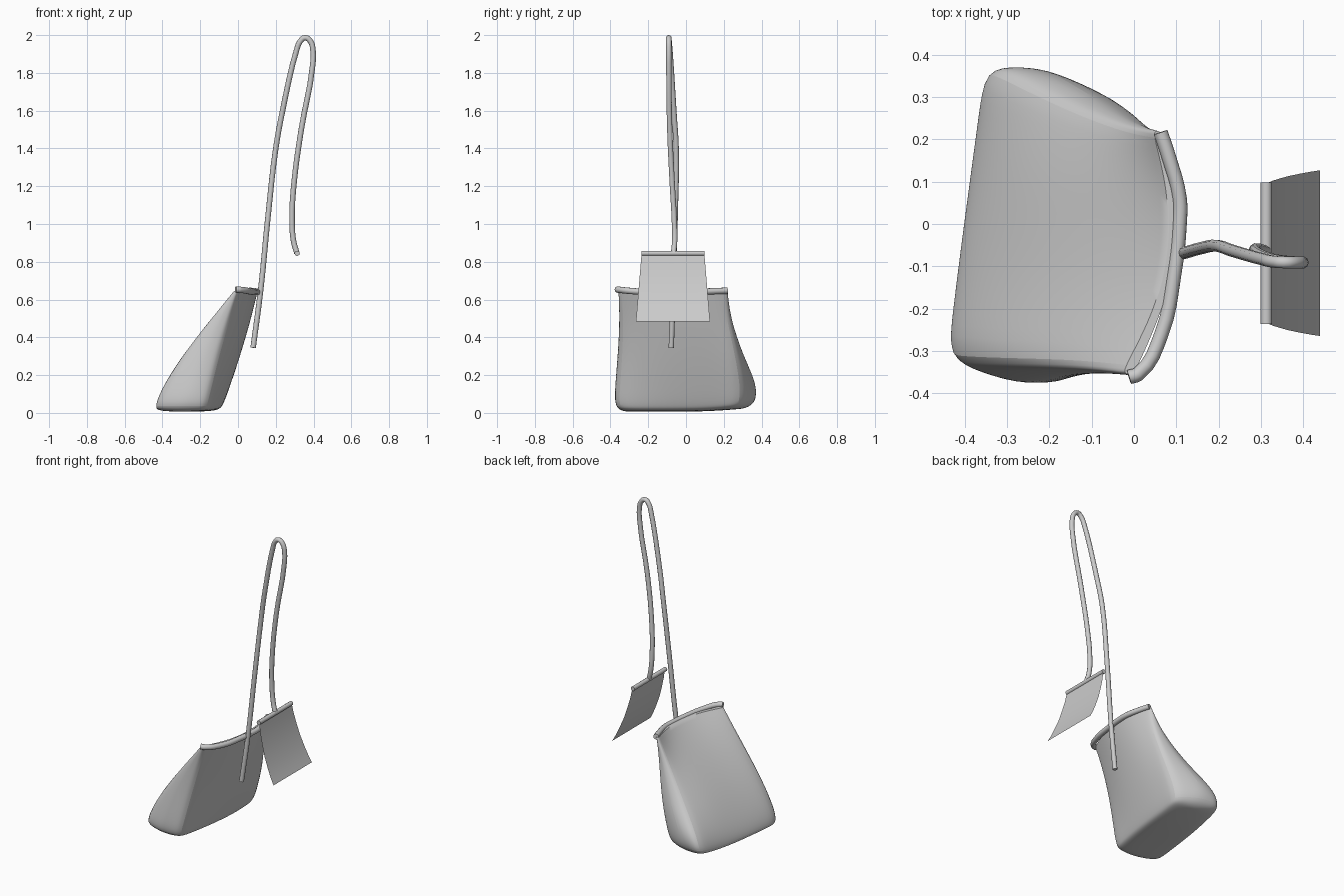
import bpy, bmesh
from mathutils import Vector

if "Cube" in bpy.data.objects:
    bpy.data.objects.remove(bpy.data.objects["Cube"])


def tube(name, points, radius, smooth_path=True):
    """Round capped tube along a path, converted to a mesh."""
    cu = bpy.data.curves.new(name, 'CURVE')
    cu.dimensions = '3D'
    cu.bevel_depth = radius
    cu.bevel_resolution = 3
    cu.use_fill_caps = True
    cu.resolution_u = 4
    sp = cu.splines.new('BEZIER')
    sp.bezier_points.add(len(points) - 1)
    for bp, co in zip(sp.bezier_points, points):
        bp.co = co
        bp.handle_left_type = bp.handle_right_type = 'AUTO' if smooth_path else 'VECTOR'
    tmp = bpy.data.objects.new(name + "_path", cu)
    bpy.context.collection.objects.link(tmp)
    bpy.context.view_layer.update()
    me = bpy.data.meshes.new_from_object(tmp.evaluated_get(bpy.context.evaluated_depsgraph_get()))
    bpy.data.objects.remove(tmp)
    return finish(name, me)


def finish(name, me):
    me.name = name
    ob = bpy.data.objects.new(name, me)
    bpy.context.collection.objects.link(ob)
    bpy.context.view_layer.objects.active = ob
    for o in bpy.context.selected_objects:
        o.select_set(False)
    ob.select_set(True)
    bpy.ops.object.shade_smooth_by_angle(angle=0.8)
    return ob


# Pouch body: wedge lofted through cross-sections (height, ring of x,y points)
sections = [
    (0.025, [(-.45, -.32), (-.30, -.385), (-.16, -.37), (-.115, -.15), (-.085, .10),
             (-.075, .29), (-.20, .37), (-.36, .375), (-.39, .15), (-.425, -.10)]),
    (0.12, [(-.42, -.325), (-.25, -.39), (-.14, -.365), (-.08, -.15), (-.045, .10),
            (-.045, .295), (-.23, .39), (-.33, .365), (-.36, .15), (-.385, -.10)]),
    (0.30, [(-.31, -.33), (-.19, -.37), (-.10, -.35), (-.015, -.15), (.02, .10),
            (.0, .27), (-.10, .315), (-.19, .29), (-.24, .13), (-.26, -.12)]),
    (0.50, [(-.15, -.335), (-.10, -.355), (-.045, -.345), (.05, -.14), (.082, .08),
            (.04, .225), (.0, .24), (-.03, .225), (-.055, .10), (-.08, -.12)]),
    (0.645, [(-.025, -.345), (-.015, -.36), (.0, -.355), (.09, -.16), (.115, .06),
             (.07, .20), (.06, .225), (.045, .215), (.09, .05), (.07, -.17)]),
]
bm = bmesh.new()
crease = bm.edges.layers.float.new('crease_edge')
z0, base = sections[0]
centre = Vector((-.26, 0, 0))
inner = [centre + (Vector((x, y, 0)) - centre) * 0.86 for x, y in base]
rings = [[bm.verts.new((p.x, p.y, 0.006 + 0.1 * max(0, p.y - 0.15))) for p in inner]]
for z, ring in sections:
    lift = 0.15 if z < 0.2 else 0
    rings.append([bm.verts.new((x, y, z + lift * max(0, y - 0.15))) for x, y in ring])
n = len(base)
for lo, hi in zip(rings, rings[1:]):
    for i in range(n):
        j = (i + 1) % n
        bm.faces.new((lo[i], lo[j], hi[j], hi[i]))
    for i in (0, 2, 5, 7):                       # firm side seams
        bm.edges.get((lo[i], hi[i]))[crease] = 0.35
for ring, flip in ((rings[0], True), (rings[-1], False)):
    # Strips of quads across the bottom and the closed top
    pairs = [(0, 2), (9, 3), (8, 4), (7, 5)]
    for (a, b), (c, d) in zip(pairs, pairs[1:]):
        bm.faces.new([ring[k] for k in (a, b, d, c)])
    bm.faces.new([ring[k] for k in (0, 1, 2)])
    bm.faces.new([ring[k] for k in (5, 6, 7)])
for i in range(n):
    bm.edges.get((rings[-1][i], rings[-1][(i + 1) % n]))[crease] = 1.0
bmesh.ops.recalc_face_normals(bm, faces=bm.faces)
me = bpy.data.meshes.new("pouch")
bm.to_mesh(me)
bm.free()
pouch = finish("pouch", me)
sub = pouch.modifiers.new("smooth", 'SUBSURF')
sub.levels = sub.render_levels = 3

# Rolled rim along the closed top edge
tube("pouch_rim", [(-.012, -.362, .653), (.01, -.355, .652), (.065, -.26, .643), (.095, -.12, .64),
                   (.108, .0, .64), (.108, .06, .641), (.082, .16, .645), (.063, .217, .647)], 0.017)

# Looped cord, from the front of the pouch up and over to the flap
tube("cord", [(.08, -.078, .345), (.12, -.068, .65), (.16, -.057, 1.05), (.20, -.052, 1.40),
              (.232, -.063, 1.58), (.31, -.085, 1.92), (.328, -.089, 1.965), (.355, -.091, 1.986),
              (.383, -.091, 1.968), (.397, -.091, 1.92), (.394, -.091, 1.83), (.335, -.086, 1.50),
              (.295, -.072, 1.20), (.286, -.062, 1.02), (.294, -.060, .91), (.312, -.066, .845)], 0.0145)

# Flap bar
tube("flap_bar", [(.313, -.236, .845), (.313, .098, .845)], 0.014, False)

# Thin flared flap hanging from the bar
bm = bmesh.new()
rows = []
profile = [(.316, .845), (.327, .785), (.344, .72), (.365, .65), (.393, .58), (.418, .525), (.44, .485)]
for x, z in profile:
    t = (.845 - z) / .36
    half = .166 + .030 * t
    rows.append([bm.verts.new((x, -.069 + half * s, z)) for s in (-1, 0, 1)])
for a, b in zip(rows, rows[1:]):
    for i in range(2):
        bm.faces.new((a[i], b[i], b[i + 1], a[i + 1]))
me = bpy.data.meshes.new("flap")
bm.to_mesh(me)
bm.free()
finish("flap", me)
